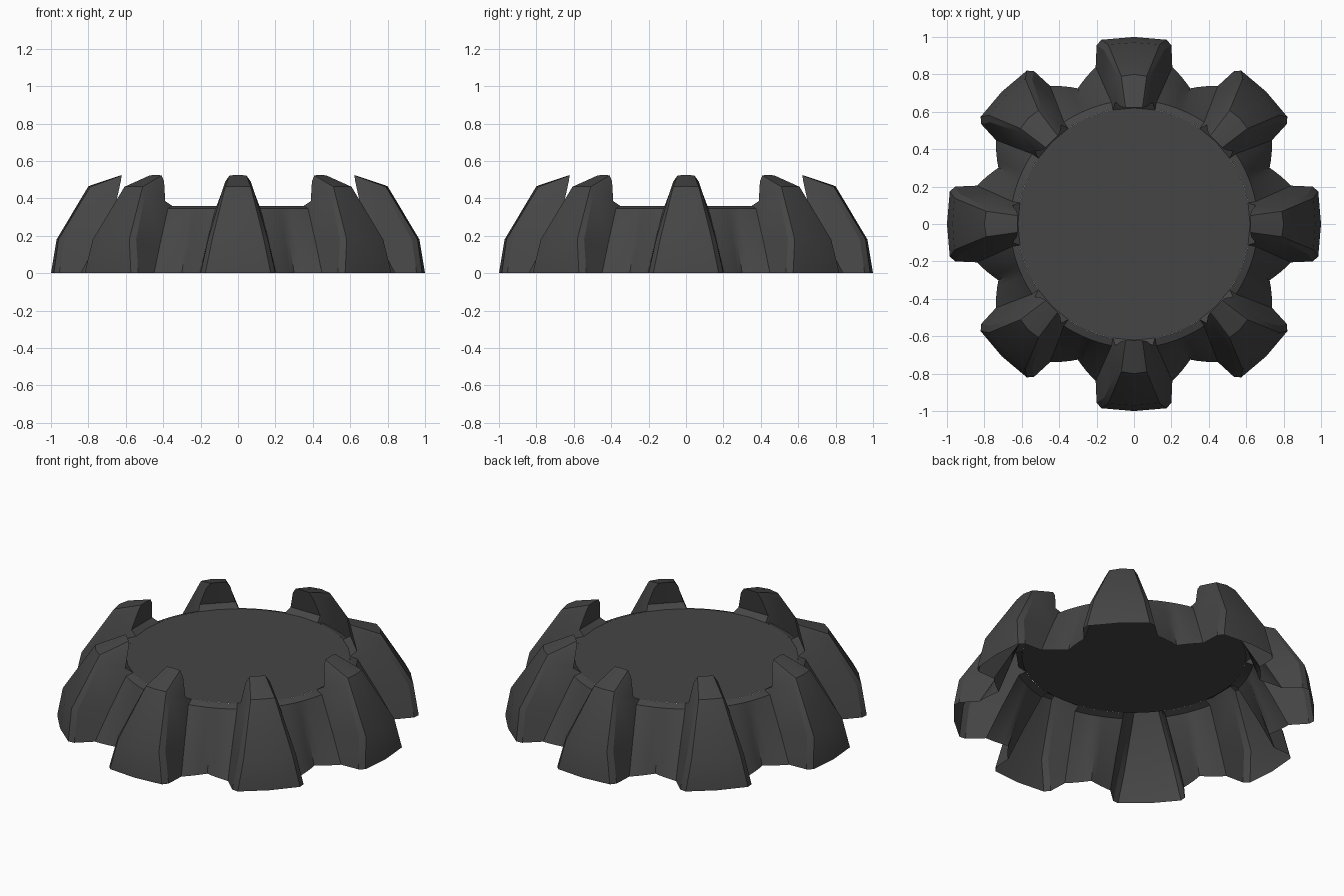
import bpy, bmesh, math
from mathutils import Vector, Matrix

if "Cube" in bpy.data.objects:
    bpy.data.objects.remove(bpy.data.objects["Cube"])

TEETH = 8
RIM_R, RIM_Z = 0.62, 0.36      # edge of the flat cap

mat = bpy.data.materials.new("dark rubber grey")
mat.diffuse_color = (0.06, 0.06, 0.06, 1)
mat.use_nodes = True
mat.node_tree.nodes["Principled BSDF"].inputs["Base Color"].default_value = mat.diffuse_color


def finish(bm, name, angle):
    bmesh.ops.remove_doubles(bm, verts=bm.verts, dist=0.0005)
    bmesh.ops.recalc_face_normals(bm, faces=bm.faces)
    me = bpy.data.meshes.new(name)
    bm.to_mesh(me)
    bm.free()
    me.materials.append(mat)
    ob = bpy.data.objects.new(name, me)
    bpy.context.collection.objects.link(ob)
    bpy.ops.object.select_all(action='DESELECT')
    ob.select_set(True)
    bpy.context.view_layer.objects.active = ob
    bpy.ops.object.shade_smooth_by_angle(angle=math.radians(angle))
    return ob


def polar(r, a, z):
    """Point at angle a from the +y axis."""
    return Vector((r * math.sin(a), r * math.cos(a), z))


# Half of one tooth: rows from base to crest, columns from flank root to centre
tooth = [
    [(.205, .84, 0), (.20, .955, 0), (.175, .985, 0), (0, 1.0, 0)],
    [(.165, .75, .17), (.160, .93, .18), (.138, .96, .18), (0, .97, .18)],
    [(.12, .65, .345), (.088, .785, .43), (.068, .79, .462), (0, .80, .465)],
    [(.10, .65, .385), (.068, .627, .49), (.045, .622, .523), (0, .622, .525)],
]
gap_radius = [.785, .722, .66]   # valley radius at each of the first three rows
faces = []
for lo, hi in zip(tooth, tooth[1:]):
    for i in range(3):
        faces.append([lo[i], lo[i + 1], hi[i + 1], hi[i]])

# Inner face of the tooth and the small fillet where it meets the cap
root, crest = tooth[2][0], tooth[3]
root_a = math.atan2(root[0], root[1])
rim_end = polar(RIM_R, root_a, RIM_Z)
mid = (0, .65, .385)
faces.append([mid, *crest])
faces.append([mid, crest[0], rim_end, (0, RIM_R, RIM_Z)])
faces.append([root, rim_end, crest[0]])

# Half of the valley wall next to the tooth, ending in the bevelled rim
STEPS = 4
half = math.pi / TEETH
wall = []
for row, gr in zip(tooth, gap_radius):
    x, y, z = row[0]
    r, a = math.hypot(x, y), math.atan2(x, y)
    wall.append([polar(r + (gr - r) * k / STEPS, a + (half - a) * k / STEPS, z)
                 for k in range(STEPS + 1)])
wall.append([polar(RIM_R, root_a + (half - root_a) * k / STEPS, RIM_Z)
             for k in range(STEPS + 1)])
for lo, hi in zip(wall, wall[1:]):
    for i in range(STEPS):
        faces.append([lo[i], lo[i + 1], hi[i + 1], hi[i]])

# Mirror each half and repeat around the axis
bm = bmesh.new()
for n in range(TEETH):
    rot = Matrix.Rotation(n * math.tau / TEETH, 3, 'Z')
    for sx in (1, -1):
        for f in faces:
            bm.faces.new([bm.verts.new(rot @ Vector((p[0] * sx, p[1], p[2])))
                          for p in f])
finish(bm, "toothed_ring", 25)

# Flat cap closing the ring (the underside stays open)
bm = bmesh.new()
bm.faces.new([bm.verts.new(polar(RIM_R, -i * math.tau / 64, RIM_Z))
              for i in range(64)])
cap = finish(bm, "top_cap", 25)
if cap.data.polygons[0].normal.z < 0:
    cap.data.flip_normals()
